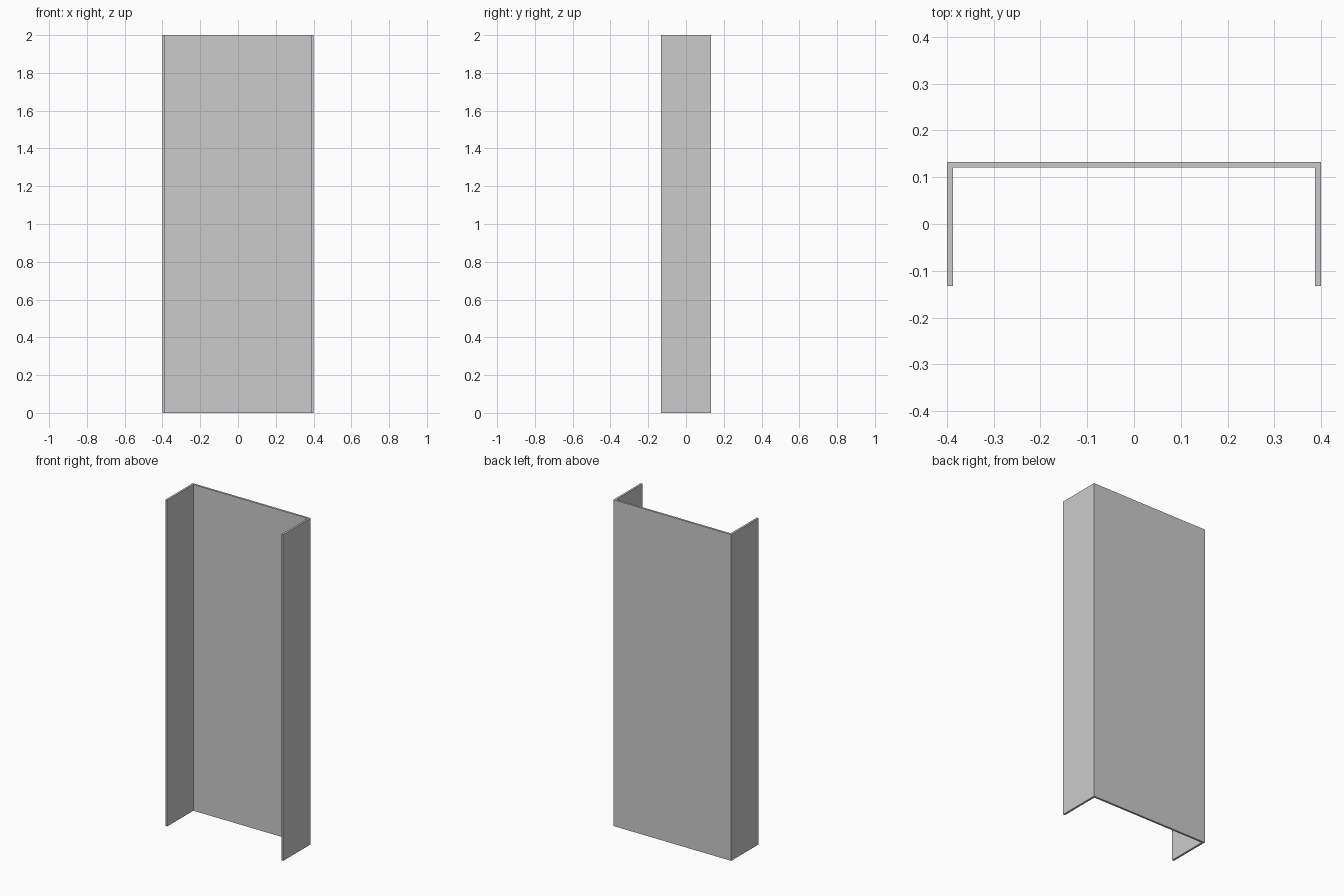
import bpy, bmesh

if "Cube" in bpy.data.objects:
    bpy.data.objects.remove(bpy.data.objects["Cube"])

W, D, H, T = 0.4, 0.133, 2.0, 0.0125  # half width, half depth, height, wall thickness

# U-shaped cross-section, open towards the front
profile = [(-W, -D), (-W + T, -D), (-W + T, D - T), (W - T, D - T),
           (W - T, -D), (W, -D), (W, D), (-W, D)]

# Extrude the cross-section upwards into the channel
bm = bmesh.new()
base = bm.faces.new([bm.verts.new((x, y, 0)) for x, y in profile])
ext = bmesh.ops.extrude_face_region(bm, geom=[base], use_keep_orig=True)
top = [v for v in ext["geom"] if isinstance(v, bmesh.types.BMVert)]
bmesh.ops.translate(bm, verts=top, vec=(0, 0, H))
bmesh.ops.recalc_face_normals(bm, faces=bm.faces)

mesh = bpy.data.meshes.new("channel_panel")
bm.to_mesh(mesh)
bm.free()
bpy.context.collection.objects.link(bpy.data.objects.new("channel_panel", mesh))
